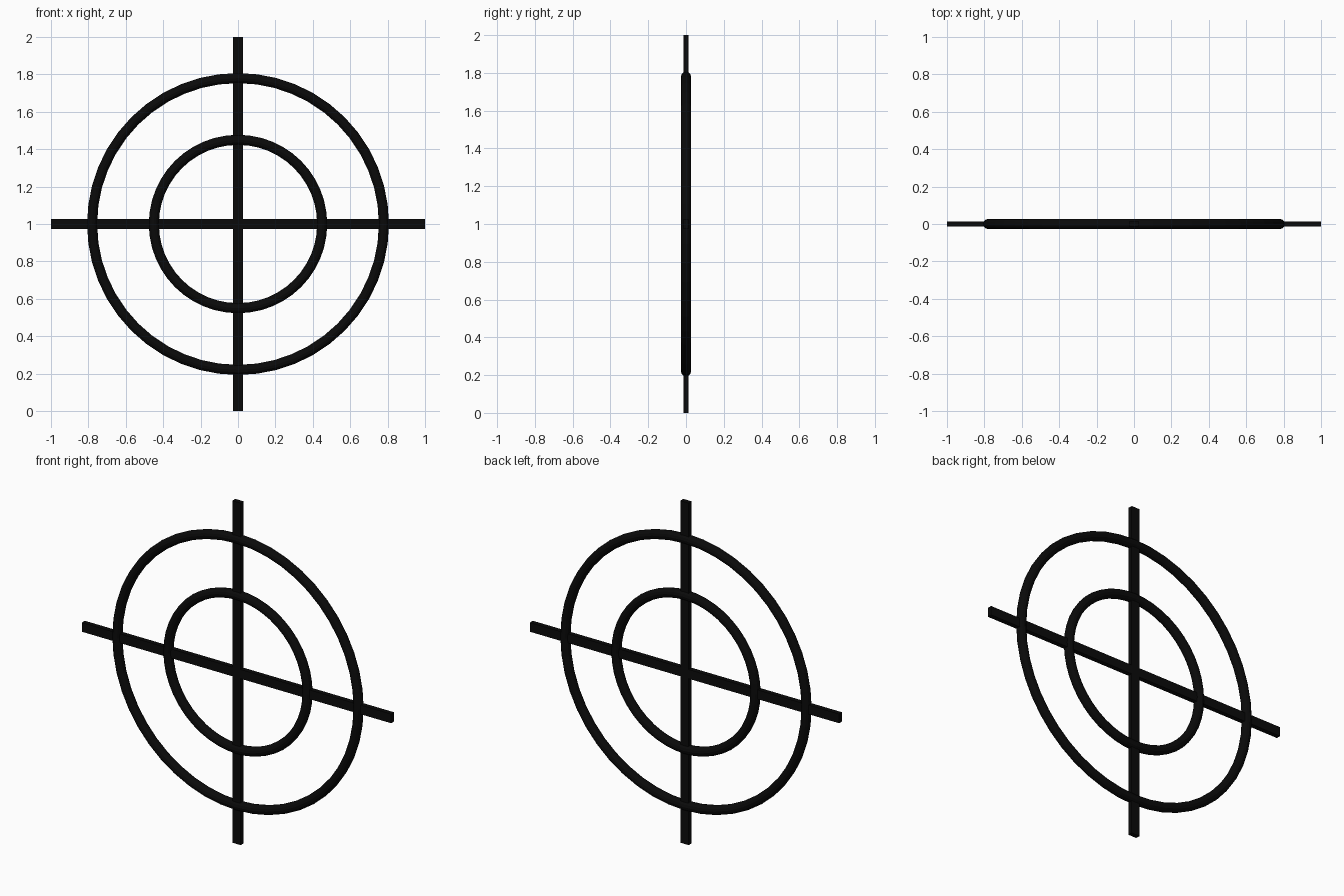
import bpy
import math

if "Cube" in bpy.data.objects:
    bpy.data.objects.remove(bpy.data.objects["Cube"])

black = bpy.data.materials.new("black")
black.diffuse_color = (0.003, 0.003, 0.003, 1)
black.use_nodes = True
black.node_tree.nodes["Principled BSDF"].inputs["Base Color"].default_value = black.diffuse_color

CENTRE = (0, 0, 1)


def finish(name):
    obj = bpy.context.object
    obj.name = name
    obj.data.materials.append(black)
    return obj


# Two concentric rings facing the front
for name, radius in (("outer_ring", 0.78), ("inner_ring", 0.45)):
    bpy.ops.mesh.primitive_torus_add(
        major_radius=radius, minor_radius=0.027,
        major_segments=48, minor_segments=12,
        location=CENTRE, rotation=(math.pi / 2, 0, 0))
    finish(name)

# Crossed flat bars
for name, size in (("horizontal_bar", (2, 0.027, 0.054)),
                   ("vertical_bar", (0.054, 0.027, 2))):
    bpy.ops.mesh.primitive_cube_add(size=1, location=CENTRE)
    bar = finish(name)
    bar.scale = size
    bpy.ops.object.transform_apply(location=False, rotation=False, scale=True)
